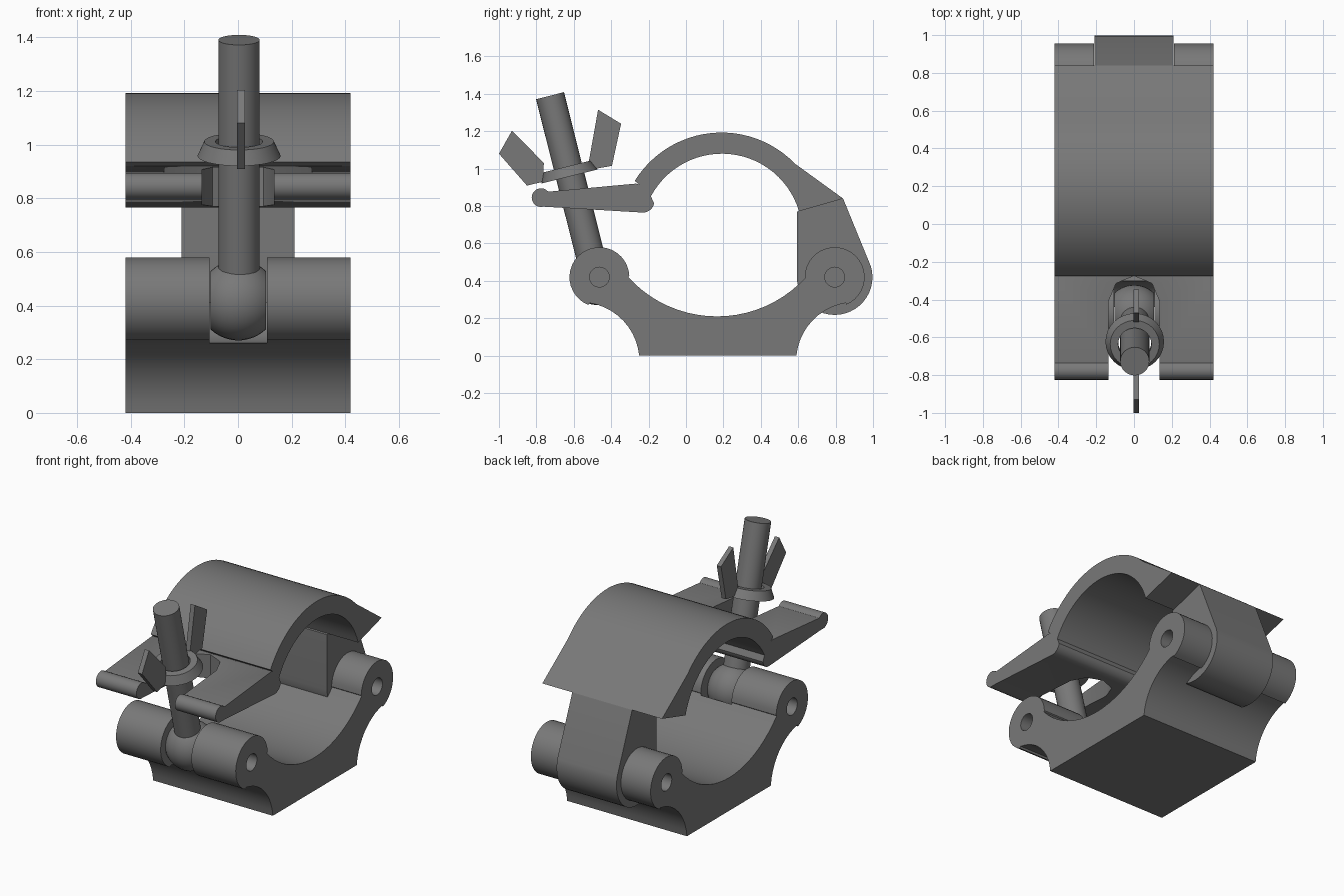
import bpy, bmesh
from math import radians, cos, sin
from mathutils import Vector

if "Cube" in bpy.data.objects:
    bpy.data.objects.remove(bpy.data.objects["Cube"])

W = 0.42  # half width of the clamp
metal = bpy.data.materials.new("dark_metal")
metal.diffuse_color = (0.19, 0.19, 0.19, 1)
metal.use_nodes = True
metal.node_tree.nodes["Principled BSDF"].inputs["Base Color"].default_value = metal.diffuse_color


def arc(cy, cz, r, a0, a1, n):
    return [(cy + r * cos(radians(a0 + (a1 - a0) * i / n)),
             cz + r * sin(radians(a0 + (a1 - a0) * i / n))) for i in range(n + 1)]


def finish(name, bm):
    bmesh.ops.recalc_face_normals(bm, faces=bm.faces)
    me = bpy.data.meshes.new(name)
    bm.to_mesh(me)
    bm.free()
    me.materials.append(metal)
    ob = bpy.data.objects.new(name, me)
    bpy.context.collection.objects.link(ob)
    return ob


def sweep(name, coords, vec):
    """Extrude a flat outline of 3D points along a vector."""
    bm = bmesh.new()
    face = bm.faces.new([bm.verts.new(c) for c in coords])
    new = bmesh.ops.extrude_face_region(bm, geom=[face])["geom"]
    bmesh.ops.translate(bm, vec=vec, verts=[v for v in new if isinstance(v, bmesh.types.BMVert)])
    return finish(name, bm)


def extrude(name, pts, half, x=0.0):
    """Extrude a (y, z) outline along x."""
    return sweep(name, [(x - half, y, z) for y, z in pts], (2 * half, 0, 0))


def lathe(name, prof, base, axis, closed=False, n=32):
    """Spin an (r, height) profile about an axis."""
    bm = bmesh.new()
    rot = Vector((0, 0, 1)).rotation_difference(axis)
    rings = [[bm.verts.new(base + rot @ Vector((r * cos(radians(360 * i / n)),
              r * sin(radians(360 * i / n)), h))) for i in range(n)] for r, h in prof]
    pairs = list(zip(rings, rings[1:]))
    if closed:
        pairs.append((rings[-1], rings[0]))
    else:
        bm.faces.new(rings[0])
        bm.faces.new(rings[-1])
    for a, b in pairs:
        for i in range(n):
            j = (i + 1) % n
            bm.faces.new((a[i], a[j], b[j], b[i]))
    return finish(name, bm)


def cut(ob, cutter):
    cutter.hide_render = True
    mod = ob.modifiers.new("cut", "BOOLEAN")
    mod.operation, mod.solver, mod.object = "DIFFERENCE", "EXACT", cutter
    bpy.context.view_layer.objects.active = ob
    bpy.ops.object.modifier_apply(modifier=mod.name)
    bpy.data.objects.remove(cutter, do_unlink=True)


FRONT, BACK = (-0.463, 0.42), (0.795, 0.42)   # hinge centres

# lower saddle with two hinge knuckles
left_cove = arc(-0.565, -0.03, 0.316, 81, 5.45, 10)
right_cove = [(0.34 - y, z) for y, z in reversed(left_cove)]
base = extrude("lower_saddle", right_cove
               + arc(*BACK, 0.16, -68, 178, 24)
               + arc(0.166, 0.852, 0.642, -42.3, -137.7, 20)
               + arc(*FRONT, 0.16, 2, 248, 24)
               + left_cove, W)
cut(base, extrude("front_slot", arc(*FRONT, 0.162, 0, 350, 35), 0.108, 0.001))
cut(base, extrude("back_slot", arc(*BACK, 0.206, 0, 350, 35), 0.212))
for centre, inner in ((FRONT, 0.05), (BACK, 0.19)):
    for s in (-1, 1):
        cut(base, extrude("pin_hole", arc(*centre, 0.053, 0, 345, 23), 0.2, s * (inner + 0.2)))

# upper jaw: half ring, back flange and slotted front tongue
jaw = extrude("upper_jaw", arc(0.19, 0.647, 0.546, 44, 148.2, 24)
              + [(-0.25, 0.915), (-0.267, 0.92), (-0.735, 0.877)]
              + arc(-0.775, 0.845, 0.05, 42, 285, 14)
              + arc(-0.23, 0.825, 0.06, 262, 350, 7)
              + arc(0.192, 0.65, 0.43, 152, 16.5, 28)
              + [(0.84, 0.84)], W)
slot = [(-0.135, -0.9), (0.135, -0.9)] + arc(0, -0.41, 0.135, 0, 180, 4)
cut(jaw, sweep("tongue_slot", [(x, y, 0.6) for x, y in slot], (0, 0, 0.5)))

# hinge arm joining the jaw to the back knuckles
arm = extrude("hinge_arm", [(0.594, 0.77), (0.84, 0.84)] + arc(*BACK, 0.202, 16, -180, 24), 0.21)

# swing bolt and its rounded eye
foot, tip = Vector((0.004, -0.483, 0.42)), Vector((0.004, -0.727, 1.39))
axis = (tip - foot).normalized()
bolt = lathe("swing_bolt", [(0.077, 0), (0.077, (tip - foot).length)], foot, axis)
eye_prof = [(0.15 * cos(radians(a)), 0.15 * sin(radians(a))) for a in range(-44, 45, 8)]
eye = lathe("bolt_eye", eye_prof, Vector((0.001, -0.472, 0.42)), Vector((1, 0, 0)))

# wing nut: tapered collar and two flat wings
collar = lathe("nut_collar", [(0.088, 0), (0.155, 0), (0.13, 0.055), (0.088, 0.055)],
               Vector((0.004, -0.623, 0.958)), axis, closed=True)
extrude("wing_back", [(-0.52, 1.035), (-0.47, 1.315), (-0.347, 1.24), (-0.396, 1.015), (-0.48, 1.0)],
        0.015, 0.012)
extrude("wing_front", [(-0.93, 1.203), (-1.0, 1.08), (-0.85, 0.909), (-0.765, 0.93), (-0.76, 1.03)],
        0.015, 0.012)

# smooth curved surfaces, keep sharp edges
bpy.ops.object.select_all(action="DESELECT")
for ob in (base, jaw, arm, bolt, eye, collar):
    ob.select_set(True)
bpy.context.view_layer.objects.active = base
bpy.ops.object.shade_smooth_by_angle(angle=radians(30))
